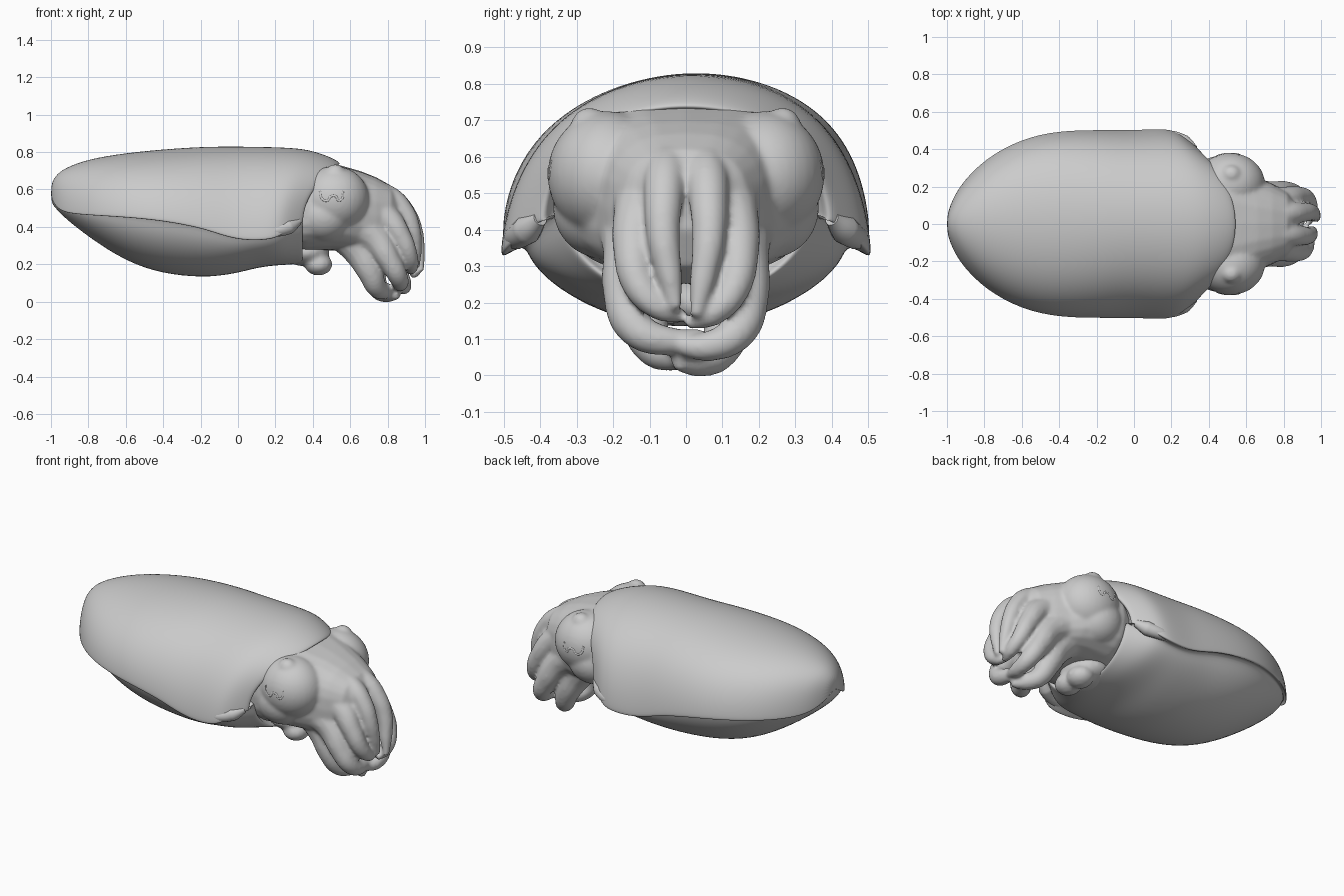
import bpy, bmesh, math
from math import sin, cos, pi

if "Cube" in bpy.data.objects:
    bpy.data.objects.remove(bpy.data.objects["Cube"])


def loft(name, rings, levels=1):
    """Skin a list of closed rings, cap both ends, smooth."""
    bm = bmesh.new()
    rows = [[bm.verts.new(p) for p in ring] for ring in rings]
    n = len(rows[0])
    for a, b in zip(rows, rows[1:]):
        for i in range(n):
            bm.faces.new((a[i], a[(i + 1) % n], b[(i + 1) % n], b[i]))
    bm.faces.new(rows[0])
    bm.faces.new(rows[-1])
    bmesh.ops.recalc_face_normals(bm, faces=bm.faces)
    me = bpy.data.meshes.new(name)
    bm.to_mesh(me)
    bm.free()
    me.polygons.foreach_set("use_smooth", [True] * len(me.polygons))
    ob = bpy.data.objects.new(name, me)
    bpy.context.collection.objects.link(ob)
    if levels:
        sub = ob.modifiers.new("Smooth", 'SUBSURF')
        sub.levels = sub.render_levels = levels
    return ob


def tube(name, pts):
    """Tapered limb through (x, y, z, radius) points."""
    cu = bpy.data.curves.new(name, 'CURVE')
    cu.dimensions = '3D'
    cu.bevel_depth = 1.0
    cu.bevel_resolution = 5
    cu.resolution_u = 10
    cu.use_fill_caps = True
    sp = cu.splines.new('BEZIER')
    sp.bezier_points.add(len(pts) - 1)
    for bp, (x, y, z, r) in zip(sp.bezier_points, pts):
        bp.co = (x, y, z)
        bp.radius = r
        bp.handle_left_type = bp.handle_right_type = 'AUTO'
    ob = bpy.data.objects.new(name, cu)
    bpy.context.collection.objects.link(ob)
    return ob


def ball(name, loc, size):
    bpy.ops.mesh.primitive_uv_sphere_add(segments=32, ring_count=20, location=loc)
    ob = bpy.context.object
    ob.name = name
    ob.scale = size
    bpy.ops.object.transform_apply(location=True, rotation=False, scale=True)
    return ob


def fuse(parts, voxel, relax):
    """Join parts into the first one and blend them into one skin."""
    bpy.ops.object.select_all(action='DESELECT')
    for p in parts:
        p.select_set(True)
    bpy.context.view_layer.objects.active = parts[0]
    bpy.ops.object.convert(target='MESH')
    bpy.ops.object.join()
    ob = bpy.context.object
    rm = ob.modifiers.new("Blend", 'REMESH')
    rm.mode = 'VOXEL'
    rm.voxel_size = voxel
    rm.use_smooth_shade = True
    sm = ob.modifiers.new("Relax", 'SMOOTH')
    sm.iterations = relax
    return ob


def power(v, e):
    return math.copysign(abs(v) ** e, v)


# Mantle stations: x, half width, top z, fin edge z, belly z
stations = [
    (-1.0, .05, .63, .56, .53), (-.975, .12, .675, .515, .50),
    (-.93, .21, .715, .48, .45), (-.8, .35, .765, .468, .345),
    (-.6, .46, .797, .457, .212), (-.4, .502, .817, .438, .145),
    (-.2, .505, .83, .40, .128), (-.1, .505, .832, .365, .136),
    (0, .505, .832, .338, .152), (.1, .51, .83, .332, .18),
    (.2, .51, .825, .342, .193), (.26, .475, .81, .38, .195),
    (.32, .425, .775, .42, .20), (.35, .40, .745, .43, .203)]


def mantle_ring(s, inset=1.0, back=0.0):
    x, w, zt, zf, zb = s
    k = min(max((x + .2) / .55, 0), 1) ** 2
    up, low = [], []
    for i in range(17):                       # dorsal arch, runs to the fin edge
        a = pi * i / 16
        y, h = w * cos(a), sin(a)
        # broad flat back, straighter flanks
        y *= 1 + .07 * sin(2 * min(a, pi - a) - .9) * h
        y += .03 * h * h * min(w / .5, 1) * (1 - k)
        up.append((x + .2 * k * h * h - back, y * inset,
                   .5 + (zf + (zt - zf) * h - .5) * inset))
    lw, lz = w * .87, zf + min(.03, (zt - zf) * .3)
    for i in range(13):                       # belly bowl, tucked under the fin
        a = pi + pi * i / 12
        low.append((x - back, lw * cos(a) * inset,
                    .5 + (lz + (lz - zb) * sin(a) - .5) * inset))
    lip = [(x - back, -w * .985 * inset, .5 + (zf - .012 - .5) * inset)]
    lip2 = [(x - back, w * .985 * inset, .5 + (zf - .012 - .5) * inset)]
    return up + lip + low + lip2


rings = [mantle_ring(s) for s in stations]
rings.append(mantle_ring(stations[-1], .95, .005))   # rolled front rim
rings.append(mantle_ring(stations[-1], .90, .08))
loft("mantle", rings, 2)

# Fin front lobes
for s in (1, -1):
    tube("fin_lobe", [(.06, s * .475, .37, .015), (.2, s * .465, .38, .034),
                      (.27, s * .435, .40, .04), (.325, s * .40, .43, .02)])

# Head stations: x, half width, top z, bottom z
head_st = [(.24, .30, .70, .28), (.36, .345, .72, .27), (.5, .335, .742, .275),
           (.58, .30, .72, .27), (.66, .25, .697, .26), (.74, .215, .665, .25),
           (.82, .17, .62, .30), (.87, .10, .555, .40)]
head_rings = []
for x, w, zt, zb in head_st:
    c, h = (zt + zb) / 2, (zt - zb) / 2
    head_rings.append([(x, w * power(cos(a), .75), c + h * power(sin(a), .75))
                       for a in [2 * pi * i / 24 for i in range(24)]])
parts = [loft("head_with_arms", head_rings, 0)]
for s in (1, -1):
    parts.append(ball("eye_bulge", (.515, s * .215, .55), (.185, .165, .175)))
    parts.append(ball("eye_pouch", (.46, s * .225, .46), (.15, .14, .14)))
    parts.append(ball("brow", (.52, s * .265, .685), (.055, .05, .05)))

# Arms: four mirrored pairs, tips curling past each other
arms = {
    "dorsal_arm": [(.68, .045, .58, .075), (.81, .055, .555, .062), (.90, .062, .47, .053),
                   (.945, .062, .37, .046), (.965, .045, .26, .036), (.98, .025, .16, .016)],
    "upper_arm": [(.66, .11, .50, .10), (.79, .125, .45, .075), (.88, .145, .34, .056),
                  (.93, .125, .23, .046), (.945, .07, .17, .037), (.935, .0, .14, .016)],
    "side_arm": [(.60, .14, .42, .11), (.73, .145, .34, .085), (.82, .165, .21, .062),
                 (.87, .14, .12, .052), (.885, .06, .08, .042), (.87, -.05, .09, .02)],
    "lower_arm": [(.55, .09, .40, .12), (.65, .10, .28, .095), (.72, .115, .14, .067),
                  (.755, .085, .065, .055), (.80, .03, .043, .048), (.86, -.03, .033, .02)],
}
for name, pts in arms.items():
    for s in (1, -1):
        shift = 0 if s > 0 else -.022
        parts.append(tube(name, [(x + shift * i / 5, s * y, z + (.02 * i / 5 if s < 0 else 0), r)
                                 for i, (x, y, z, r) in enumerate(pts)]))
fuse(parts, .01, 8)

# Funnel under the head
funnel = [ball("funnel", (.36, 0, .265), (.13, .15, .075))]
for s in (1, -1):
    funnel.append(ball("funnel_lobe", (.43, s * .05, .20), (.075, .08, .06)))
fuse(funnel, .012, 8)

# W-shaped pupils
w_shape = [(.44, .59), (.452, .548), (.482, .542), (.495, .562), (.525, .562),
           (.535, .542), (.556, .55), (.56, .59)]
for s in (1, -1):
    pts = []
    for x, z in w_shape:
        d = 1 - ((x - .515) / .185) ** 2 - ((z - .55) / .175) ** 2
        pts.append((x, s * (.215 + .165 * math.sqrt(d) - .006), z, .007))
    tube("pupil", pts)
